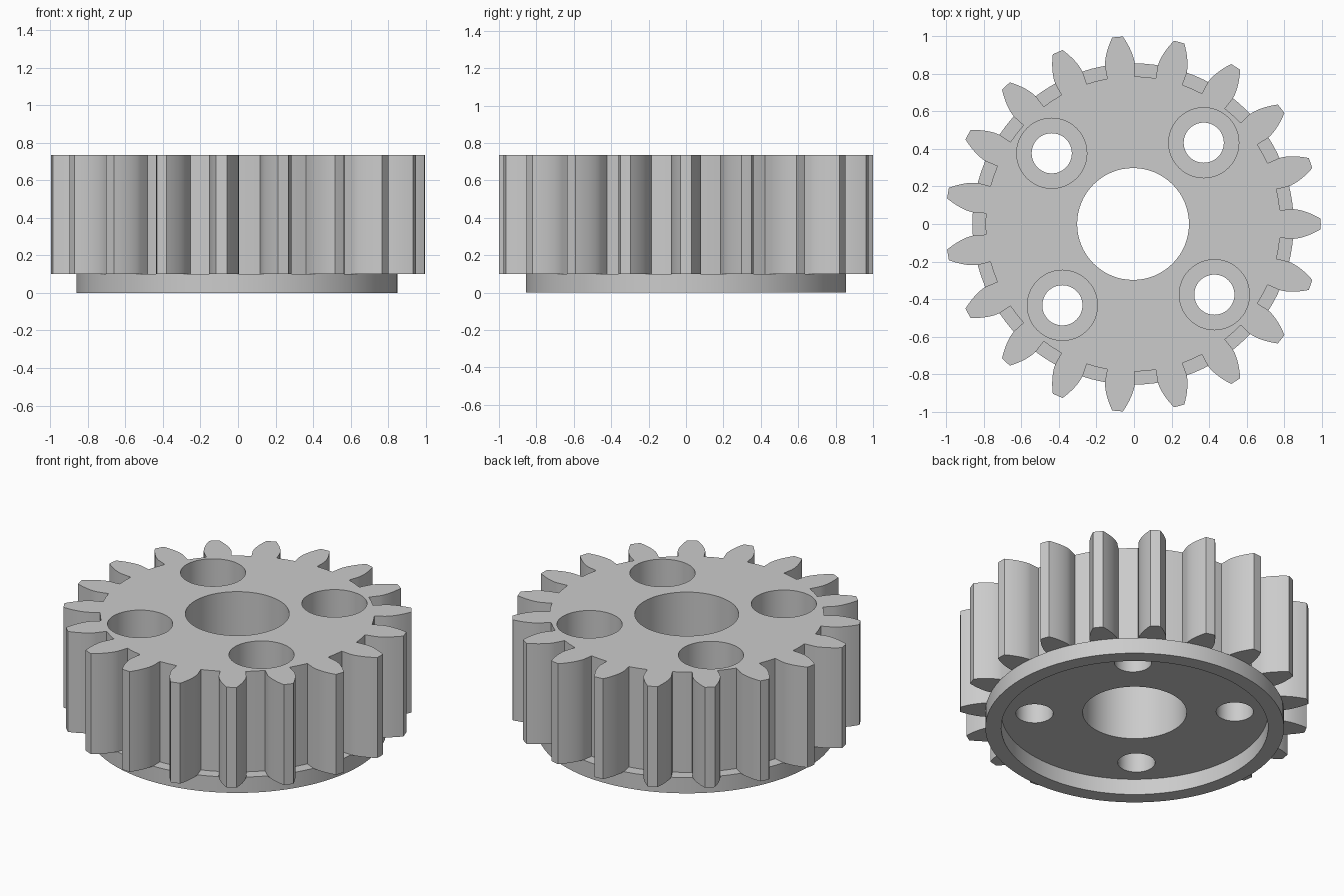
import bpy, bmesh
from math import sin, cos, tan, acos, pi, radians

if "Cube" in bpy.data.objects:
    bpy.data.objects.remove(bpy.data.objects["Cube"])

CX = -0.005                          # gear axis; odd tooth count is lopsided in x
TEETH = 19
TIP, BASE, ROOT = 1.0, 0.85, 0.786   # radii
BOTTOM, TOP = 0.1, 0.735
BORE_FLOOR = 0.29

steel = bpy.data.materials.new("grey steel")
steel.use_nodes = True
GREY = (0.6, 0.6, 0.6, 1)
steel.diffuse_color = GREY
steel.node_tree.nodes["Principled BSDF"].inputs["Base Color"].default_value = GREY


def make_object(name, rings, loop=False):
    """Skin a stack of equal-length point rings, capped or looped back."""
    bm = bmesh.new()
    rows = [[bm.verts.new(p) for p in ring] for ring in rings]
    n = len(rows[0])
    pairs = list(zip(rows, rows[1:])) + ([(rows[-1], rows[0])] if loop else [])
    for a, b in pairs:
        for i in range(n):
            j = (i + 1) % n
            bm.faces.new((a[i], a[j], b[j], b[i]))
    if not loop:
        bm.faces.new(rows[0][::-1])
        bm.faces.new(rows[-1])
    bmesh.ops.recalc_face_normals(bm, faces=bm.faces)
    mesh = bpy.data.meshes.new(name)
    bm.to_mesh(mesh)
    bm.free()
    mesh.materials.append(steel)
    obj = bpy.data.objects.new(name, mesh)
    bpy.context.collection.objects.link(obj)
    return obj


def lathe(name, profile, x=CX, y=0, sides=64, loop=False):
    rings = [[(x + r * cos(2 * pi * i / sides), y + r * sin(2 * pi * i / sides), z)
              for i in range(sides)] for r, z in profile]
    return make_object(name, rings, loop)


def smooth(obj):
    bpy.ops.object.select_all(action='DESELECT')
    obj.select_set(True)
    bpy.context.view_layer.objects.active = obj
    bpy.ops.object.shade_smooth_by_angle(angle=radians(25))


def cut(obj, cutter):
    cutter.hide_render = True
    mod = obj.modifiers.new("cut", 'BOOLEAN')
    mod.operation = 'DIFFERENCE'
    mod.solver = 'EXACT'
    mod.object = cutter
    bpy.context.view_layer.objects.active = obj
    bpy.ops.object.modifier_apply(modifier=mod.name)
    bpy.data.objects.remove(cutter)


# Tooth flank: radial below the base circle, involute above it
half_base = radians(5.35)
flank = [(ROOT, half_base)]
for i in range(9):
    r = BASE + (TIP - BASE) * i / 8
    a = acos(BASE / r)
    flank.append((r, half_base - (tan(a) - a)))

# Full gear outline, with a point in each root to keep it round
pitch = 2 * pi / TEETH
outline = []
for t in range(TEETH):
    polar = [(r, -a) for r, a in flank] + [(TIP, 0)] + [(r, a) for r, a in flank[::-1]]
    polar.append((ROOT, pitch / 2))
    outline += [(CX + r * cos(a + t * pitch), r * sin(a + t * pitch)) for r, a in polar]

gear = make_object("toothed_wheel", [[(x, y, z) for x, y in outline] for z in (BOTTOM, TOP)])

# Centre bore and four counterbored bolt holes
cut(gear, lathe("centre_cutter", [(0.298, -0.2), (0.298, 1)]))
for k in range(4):
    a = radians(49) + k * pi / 2
    profile = [(0.107, -0.2), (0.107, BORE_FLOOR), (0.187, BORE_FLOOR), (0.187, 1)]
    cut(gear, lathe("bolt_cutter", profile, CX + 0.574 * cos(a), 0.574 * sin(a), 48))
smooth(gear)

# Flange ring under the teeth, leaving a shallow recess inside
flange = lathe("flange_ring", [(0.765, 0), (0.856, 0), (0.856, BOTTOM), (0.765, BOTTOM)],
               sides=96, loop=True)
smooth(flange)
